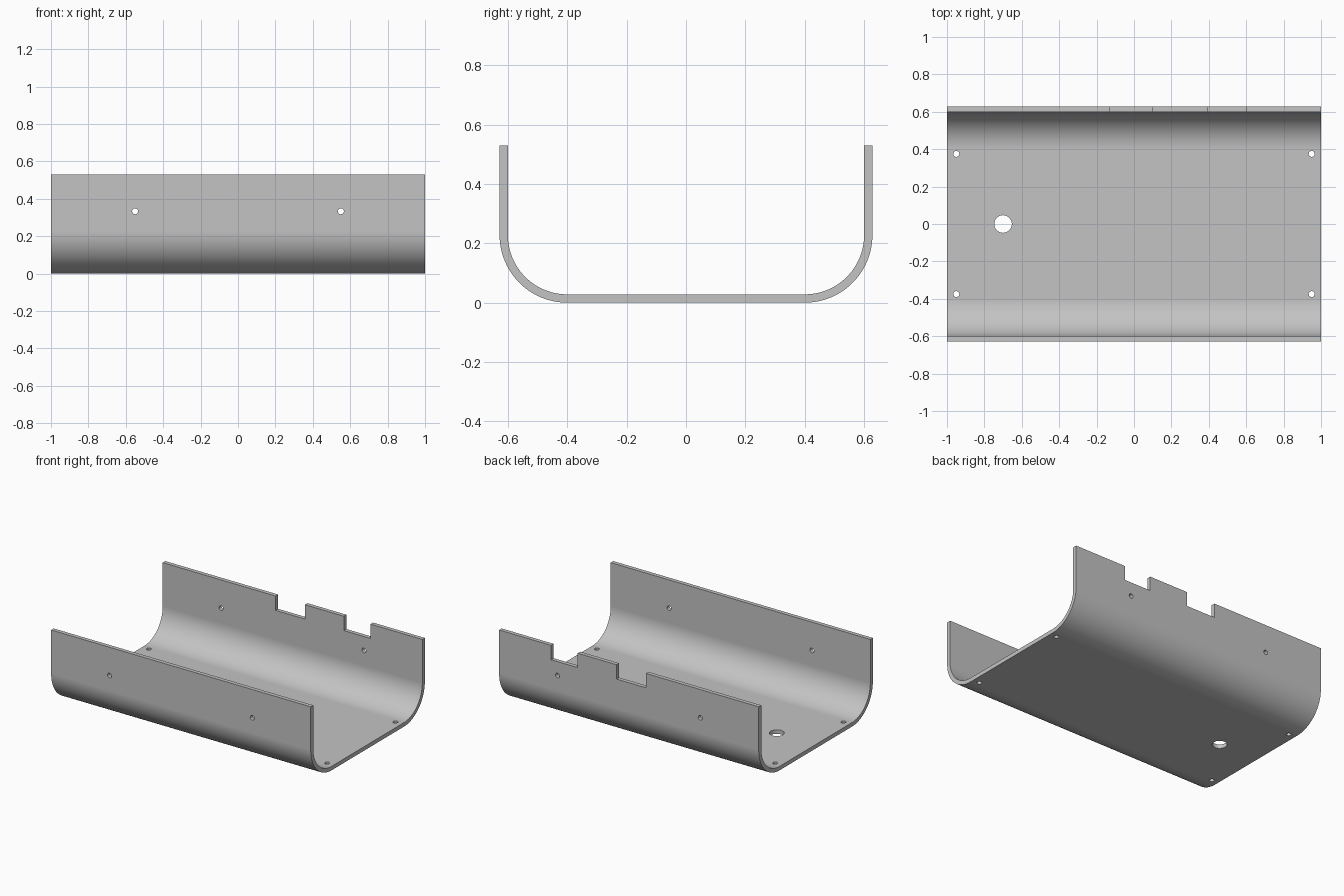
import bpy, bmesh, math
from mathutils import Matrix, Vector

cube = bpy.data.objects.get("Cube")
if cube:
    bpy.data.objects.remove(cube, do_unlink=True)

HALF_LENGTH, HALF_WIDTH, HEIGHT = 1.0, 0.628, 0.53
THICK, OUTER_R, STEPS = 0.028, 0.228, 24

grey = bpy.data.materials.new("grey_metal")
grey.use_nodes = True
colour = (0.55, 0.55, 0.55, 1)
grey.diffuse_color = colour
grey.node_tree.nodes["Principled BSDF"].inputs["Base Color"].default_value = colour


def make_object(name, bm):
    bmesh.ops.recalc_face_normals(bm, faces=bm.faces)
    mesh = bpy.data.meshes.new(name)
    bm.to_mesh(mesh)
    bm.free()
    mesh.materials.append(grey)
    obj = bpy.data.objects.new(name, mesh)
    bpy.context.collection.objects.link(obj)
    return obj


def channel_line(offset):
    """One U-shaped line of (y, z), inset from the outer skin."""
    radius, centre = OUTER_R - offset, HALF_WIDTH - OUTER_R
    half = [(HALF_WIDTH - offset, HEIGHT)]
    for i in range(STEPS + 1):
        a = math.pi / 2 * i / STEPS
        half.append((centre + radius * math.cos(a), OUTER_R - radius * math.sin(a)))
    return half + [(-y, z) for y, z in reversed(half)]


# Bent sheet tray: strips between outer and inner lines, extruded lengthwise
bm = bmesh.new()
rows = [[bm.verts.new((-HALF_LENGTH, y, z)) for y, z in channel_line(o)]
        for o in (0, THICK)]
outer, inner = rows
for i in range(len(outer) - 1):
    bm.faces.new((outer[i], outer[i + 1], inner[i + 1], inner[i]))
result = bmesh.ops.extrude_face_region(bm, geom=bm.faces[:], use_keep_orig=True)
moved = [g for g in result["geom"] if isinstance(g, bmesh.types.BMVert)]
bmesh.ops.translate(bm, verts=moved, vec=(2 * HALF_LENGTH, 0, 0))
tray = make_object("tray", bm)

# Cutters for the holes and the notches
bm = bmesh.new()


def drill(location, radius, depth, rotation=Matrix()):
    bmesh.ops.create_cone(bm, cap_ends=True, segments=32, radius1=radius,
                          radius2=radius, depth=depth,
                          matrix=Matrix.Translation(location) @ rotation)


def notch(x0, x1, depth):
    size = Vector((x1 - x0, 0.2, 2 * depth))
    bmesh.ops.create_cube(bm, size=1, matrix=Matrix.Translation(
        ((x0 + x1) / 2, HALF_WIDTH, HEIGHT)) @ Matrix.Diagonal(size).to_4x4())


for side in (-1, 1):
    for y in (-0.375, 0.375):
        drill((side * 0.95, y, 0), 0.016, 0.2)
    drill((side * 0.55, 0, 0.333), 0.016, 2, Matrix.Rotation(math.pi / 2, 4, "X"))
drill((-0.7, 0, 0), 0.047, 0.2)
notch(-0.13, 0.095, 0.1)
notch(0.395, 0.6, 0.1)
cutter = make_object("hole_cutter", bm)
cutter.hide_render = True

# Cut, then shade the bends smooth while keeping flats and edges crisp
bpy.ops.object.select_all(action="DESELECT")
tray.select_set(True)
bpy.context.view_layer.objects.active = tray
cut = tray.modifiers.new("holes", "BOOLEAN")
cut.operation, cut.solver, cut.object = "DIFFERENCE", "EXACT", cutter
bpy.ops.object.modifier_apply(modifier=cut.name)
bpy.data.objects.remove(cutter, do_unlink=True)
bpy.ops.object.shade_smooth_by_angle(angle=math.radians(30))
weighted = tray.modifiers.new("flat_normals", "WEIGHTED_NORMAL")
weighted.keep_sharp = True
